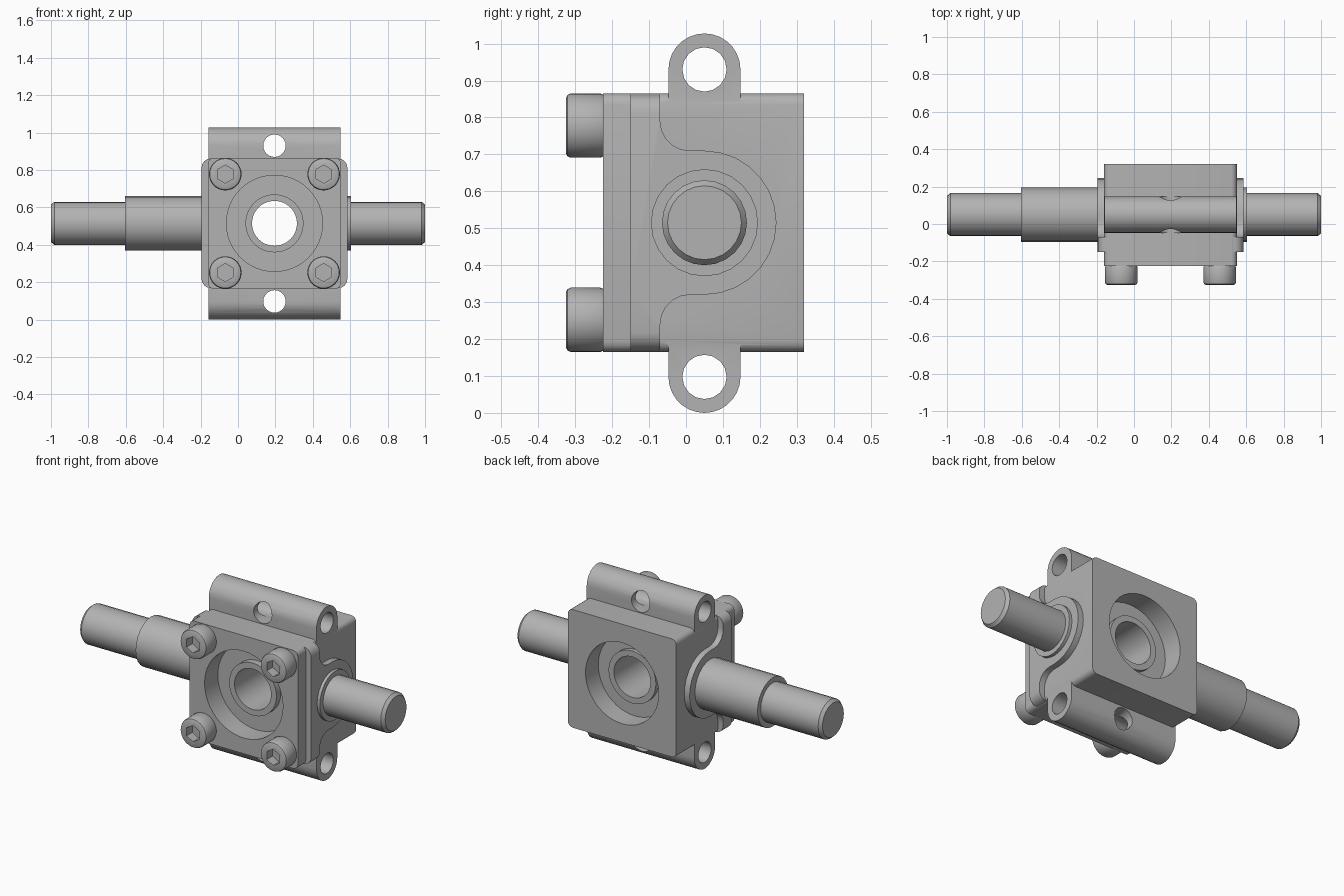
import bpy, bmesh
from math import pi, cos, sin, radians

if "Cube" in bpy.data.objects:
    bpy.data.objects.remove(bpy.data.objects["Cube"], do_unlink=True)

steel = bpy.data.materials.new("grey steel")
steel.use_nodes = True
GREY = (0.45, 0.45, 0.45, 1)
steel.diffuse_color = GREY
steel.node_tree.nodes["Principled BSDF"].inputs["Base Color"].default_value = GREY

CX, CY, CZ = 0.195, 0.05, 0.515      # crossing point of shaft and bore
HALF = 0.355                         # half width of the housing


def place(axis, u, v, t):
    """Profile (u, v) at distance t along the axis."""
    return (t, u, v) if axis == 'X' else (u, t, v)


def finish(name, bm):
    bmesh.ops.recalc_face_normals(bm, faces=bm.faces)
    me = bpy.data.meshes.new(name)
    bm.to_mesh(me)
    bm.free()
    ob = bpy.data.objects.new(name, me)
    bpy.context.collection.objects.link(ob)
    me.materials.append(steel)
    return ob


def prism(name, pts, axis, a, b):
    bm = bmesh.new()
    rings = [[bm.verts.new(place(axis, u, v, t)) for u, v in pts] for t in (a, b)]
    n = len(pts)
    for ring in rings:
        bm.faces.new(ring)
    for i in range(n):
        j = (i + 1) % n
        bm.faces.new((rings[0][i], rings[0][j], rings[1][j], rings[1][i]))
    return finish(name, bm)


def lathe(name, profile, axis, u, v, n=32, hollow=False):
    """Revolve (radius, distance) pairs about an axis through (u, v)."""
    bm = bmesh.new()
    rings = [[bm.verts.new(place(axis, u + r * cos(2 * pi * k / n), v + r * sin(2 * pi * k / n), t))
              for k in range(n)] for r, t in profile]
    pairs = list(zip(rings, rings[1:]))
    if hollow:
        pairs.append((rings[-1], rings[0]))
    else:
        bm.faces.new(rings[0])
        bm.faces.new(rings[-1])
    for p, q in pairs:
        for i in range(n):
            j = (i + 1) % n
            bm.faces.new((p[i], p[j], q[j], q[i]))
    return finish(name, bm)


def rod(name, r, axis, u, v, a, b, n=32):
    return lathe(name, [(r, a), (r, b)], axis, u, v, n)


def arc(u, v, r, start, end, n):
    return [(u + r * cos(radians(start + (end - start) * i / n)),
             v + r * sin(radians(start + (end - start) * i / n))) for i in range(n + 1)]


def round_rect(u, v, hu, hv, r, n=4):
    pts = []
    for su, sv, a in ((1, 1, 0), (-1, 1, 90), (-1, -1, 180), (1, -1, 270)):
        pts += arc(u + su * (hu - r), v + sv * (hv - r), r, a, a + 90, n)
    return pts


def combine(ob, tool, operation):
    """Apply a boolean and discard the tool."""
    m = ob.modifiers.new(operation, 'BOOLEAN')
    m.operation, m.object, m.solver = operation, tool, 'EXACT'
    bpy.context.view_layer.objects.active = ob
    bpy.ops.object.modifier_apply(modifier=m.name)
    bpy.data.objects.remove(tool, do_unlink=True)


def smooth(ob, angle=30):
    bpy.ops.object.select_all(action='DESELECT')
    ob.select_set(True)
    bpy.context.view_layer.objects.active = ob
    bpy.ops.object.shade_smooth_by_angle(angle=radians(angle))


parts = []

# Housing block
square = round_rect(CX, CZ, HALF, 0.35, 0.03)
housing = prism("housing", square, 'Y', -0.15, 0.32)

# Side flanges with a round boss, trimmed to rounded corners
upper = ([(-0.15, 0.9), (-0.07, 0.9)] + arc(0.01, 0.79, 0.08, 180, 270, 5)
         + arc(CY, CZ, 0.195, 90, 0, 7))
lower = [(u, 2 * CZ - v) for u, v in reversed(upper[:-1])]
flange = prism("side_flange", upper + lower, 'X', CX - 0.39, CX + 0.39)
combine(flange, prism("trim", round_rect(CX, CZ, 0.39, 0.347, 0.05), 'Y', -0.3, 0.5), 'INTERSECT')
combine(housing, flange, 'UNION')

# Mounting lugs above and below
lug_r, lug_top, lug_low = 0.0975, 0.93, 0.0975
lug = prism("lugs", arc(CY, lug_top, lug_r, 0, 180, 14) + arc(CY, lug_low, lug_r, 180, 360, 14),
            'X', CX - HALF + 0.002, CX + HALF - 0.002)
combine(housing, lug, 'UNION')
for z in (lug_top, lug_low):
    combine(housing, rod("hole", 0.06, 'X', CY, z, -0.5, 1, 16), 'DIFFERENCE')
    combine(housing, rod("hole", 0.06, 'Y', CX, z, -0.5, 0.6, 24), 'DIFFERENCE')

# Cover plate on the front
cover = prism("cover_plate", square, 'Y', -0.225, -0.15)
combine(cover, rod("hole", 0.257, 'Y', CX, CZ, -0.4, 0, 48), 'DIFFERENCE')

# Recesses and central bore
for r, a, b in ((0.257, -0.4, -0.1), (0.24, 0.2, 0.5), (0.14, -0.5, 0.6)):
    combine(housing, rod("hole", r, 'Y', CX, CZ, a, b, 48), 'DIFFERENCE')
parts += [housing, cover]

# Bushing lining the bore
parts.append(lathe("bushing", [(0.155, -0.14), (0.155, 0.225), (0.12, 0.225), (0.12, -0.14)],
                   'Y', CX, CZ, 48, hollow=True))

# Stepped shaft ends
for name, inner, step, tip in (("right_shaft", -0.1, -0.605, -1), ("left_shaft", 0.49, 0.603, 1)):
    d = 1 if tip > 0 else -1
    parts.append(lathe(name, [(0.145, inner), (0.145, step), (0.115, step),
                              (0.115, tip - d * 0.018), (0.1, tip)], 'X', CY, CZ, 24))

# Socket head screws
for sx, side in ((-1, "right"), (1, "left")):
    for sz, level in ((-1, "lower"), (1, "upper")):
        x, z = CX + sx * 0.263, CZ + sz * 0.263
        screw = lathe(f"{level}_{side}_screw",
                      [(0.082, -0.22), (0.087, -0.232), (0.087, -0.312), (0.083, -0.321), (0.075, -0.325)],
                      'Y', x, z, 32)
        hexagon = [(x + u, z + v) for u, v in arc(0, 0, 0.048, 30, 330, 5)]
        combine(screw, prism("socket", hexagon, 'Y', -0.4, -0.27), 'DIFFERENCE')
        parts.append(screw)

for ob in parts:
    smooth(ob)
